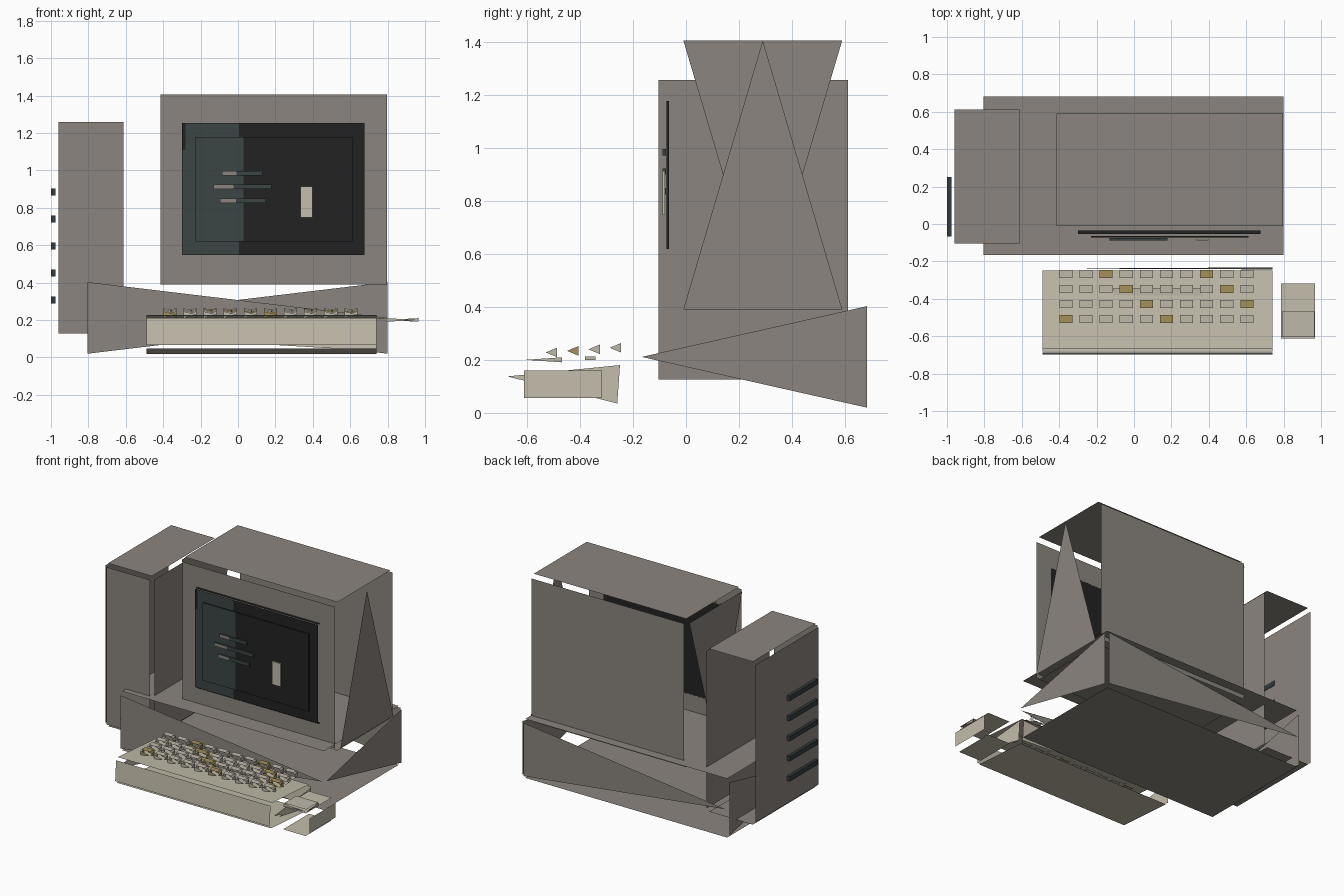
import bpy, bmesh
from mathutils import Vector

if "Cube" in bpy.data.objects:
    bpy.data.objects.remove(bpy.data.objects["Cube"])


def material(name, rgb):
    m = bpy.data.materials.new(name)
    m.diffuse_color = (*rgb, 1)
    m.use_nodes = True
    m.node_tree.nodes["Principled BSDF"].inputs["Base Color"].default_value = m.diffuse_color
    return m


CASE = material("warm_grey_case", (0.258, 0.235, 0.209))
BEIGE = material("beige_plastic", (0.55, 0.51, 0.41))
KEYCAP = material("pale_keycap", (0.52, 0.48, 0.40))
GOLD = material("gold_keycap", (0.37, 0.28, 0.10))
BLACK = material("screen_black", (0.016, 0.016, 0.016))
TEAL = material("screen_teal", (0.045, 0.058, 0.058))
VENT = material("vent_dark", (0.035, 0.045, 0.048))

FULL = ""
ALL = {k: FULL for k in ("-x", "+x", "-y", "+y", "-z", "+z")}
# Tapered walls: every entry names the side on which the triangle's tip lies
TAPERED = {"-z": FULL, "+z": FULL, "-y": "+x", "+y": "-x", "-x": "-y", "+x": "-y"}


def side(code):
    return "xyz".index(code[1]), (-1 if code[0] == "-" else 1)


def shell(name, xr, yr, zr, mat, walls=ALL, gap=0.0, tilt=0.0, split=None):
    """Box of loose panels, each pushed out by gap; split = (x, left material)."""
    lo, hi = Vector((xr[0], yr[0], zr[0])), Vector((xr[1], yr[1], zr[1]))
    mid, half = (lo + hi) / 2, (hi - lo) / 2
    bm = bmesh.new()
    for code, tip in walls.items():
        a, s = side(code)
        u, v = (a + 1) % 3, (a + 2) % 3
        corners = [(-1, -1), (1, -1), (1, 1), (-1, 1)]
        if tip:
            k, ts = side(tip)
            i = 0 if k == u else 1
            corners = [c for c in corners if c[i] != ts]
            corners.append((ts, 0) if i == 0 else (0, ts))
        pts = []
        for cu, cv in corners:
            p = Vector((0, 0, 0))
            p[a] = s * (half[a] + gap)
            p[u], p[v] = cu * half[u], cv * half[v]
            pts.append(bm.verts.new(p))
        f = bm.faces.new(pts)
        f.normal_update()
        if f.normal[a] * s < 0:
            f.normal_flip()
    if split:
        cut = split[0] - mid.x
        bmesh.ops.bisect_plane(bm, geom=bm.verts[:] + bm.edges[:] + bm.faces[:],
                               plane_co=(cut, 0, 0), plane_no=(1, 0, 0))
        for f in bm.faces:
            f.normal_update()
            if f.normal.y < -0.5 and f.calc_center_median().x < cut:
                f.material_index = 1
    me = bpy.data.meshes.new(name)
    bm.to_mesh(me)
    bm.free()
    me.materials.append(mat)
    if split:
        me.materials.append(split[1])
    ob = bpy.data.objects.new(name, me)
    ob.location = mid
    ob.rotation_euler.x = tilt
    bpy.context.collection.objects.link(ob)
    return ob


def without(*codes):
    return {k: v for k, v in ALL.items() if k not in codes}


# Base unit
shell("base_unit", (-0.805, 0.80), (-0.167, 0.683), (0.02, 0.403), CASE, TAPERED, 0.02)

# Monitor housing with triangular side panels
shell("monitor_housing", (-0.415, 0.797), (-0.01, 0.59), (0.391, 1.407), CASE,
      {**ALL, "+x": "+z", "-x": "-z"}, 0.025)

# Tower, open at the back, with side vents
shell("tower", (-0.96, -0.613), (-0.103, 0.612), (0.127, 1.258), CASE, without("+y"), 0.02)
for i in range(5):
    z = 0.307 + i * 0.1445
    shell(f"tower_vent_{i + 1}", (-1.0, -0.976), (-0.068, 0.25), (z - 0.018, z + 0.018), VENT)

# Screen surround, glass and glow lines
shell("screen_surround", (-0.30, 0.677), (-0.053, -0.034), (0.547, 1.253), BLACK,
      without("-x", "+x"), 0.004, split=(0.005, TEAL))
shell("screen_corner_mark", (-0.30, -0.281), (-0.059, -0.058), (1.11, 1.253), BLACK)
shell("screen_glass", (-0.23, 0.613), (-0.073, -0.064), (0.62, 1.178), BLACK,
      split=(0.03, TEAL))
for i, (x0, x1, cut, z) in enumerate([(-0.085, 0.13, -0.008, 0.985),
                                      (-0.13, 0.18, -0.025, 0.912),
                                      (-0.097, 0.15, -0.012, 0.837)]):
    shell(f"screen_line_{i + 1}", (x0, x1), (-0.088, -0.076), (z - 0.012, z + 0.012), TEAL,
          split=(cut, CASE))
shell("screen_cursor", (0.333, 0.398), (-0.088, -0.08), (0.747, 0.913), BEIGE)

# Keyboard body, tipped slightly backwards
shell("keyboard_body", (-0.488, 0.74), (-0.676, -0.254), (0.0505, 0.1955), BEIGE,
      {**TAPERED, "-y": FULL}, 0.017, tilt=-0.07)
shell("space_bar", (-0.11, 0.365), (-0.382, -0.342), (0.2, 0.213), KEYCAP)

# Keys, rows counted from the front
for r in range(4):
    y, z = -0.508 + r * 0.0805, 0.2285 + r * 0.0058
    for c in range(10):
        x = -0.364 + c * 0.1075
        shell(f"key_{r + 1}_{c + 1}", (x - 0.035, x + 0.035), (y - 0.0215, y + 0.0215),
              (z - 0.018, z + 0.018), GOLD if (r + c) % 5 == 0 else KEYCAP, TAPERED, 0.006)

# Mouse with button plate
shell("mouse_body", (0.787, 0.967), (-0.612, -0.318), (0.057, 0.16), BEIGE,
      {"-z": FULL, "+z": FULL, "+x": FULL, "-x": "-y"}, 0.03)
shell("mouse_button", (0.79, 0.965), (-0.605, -0.468), (0.191, 0.21), KEYCAP, TAPERED, 0.004)
